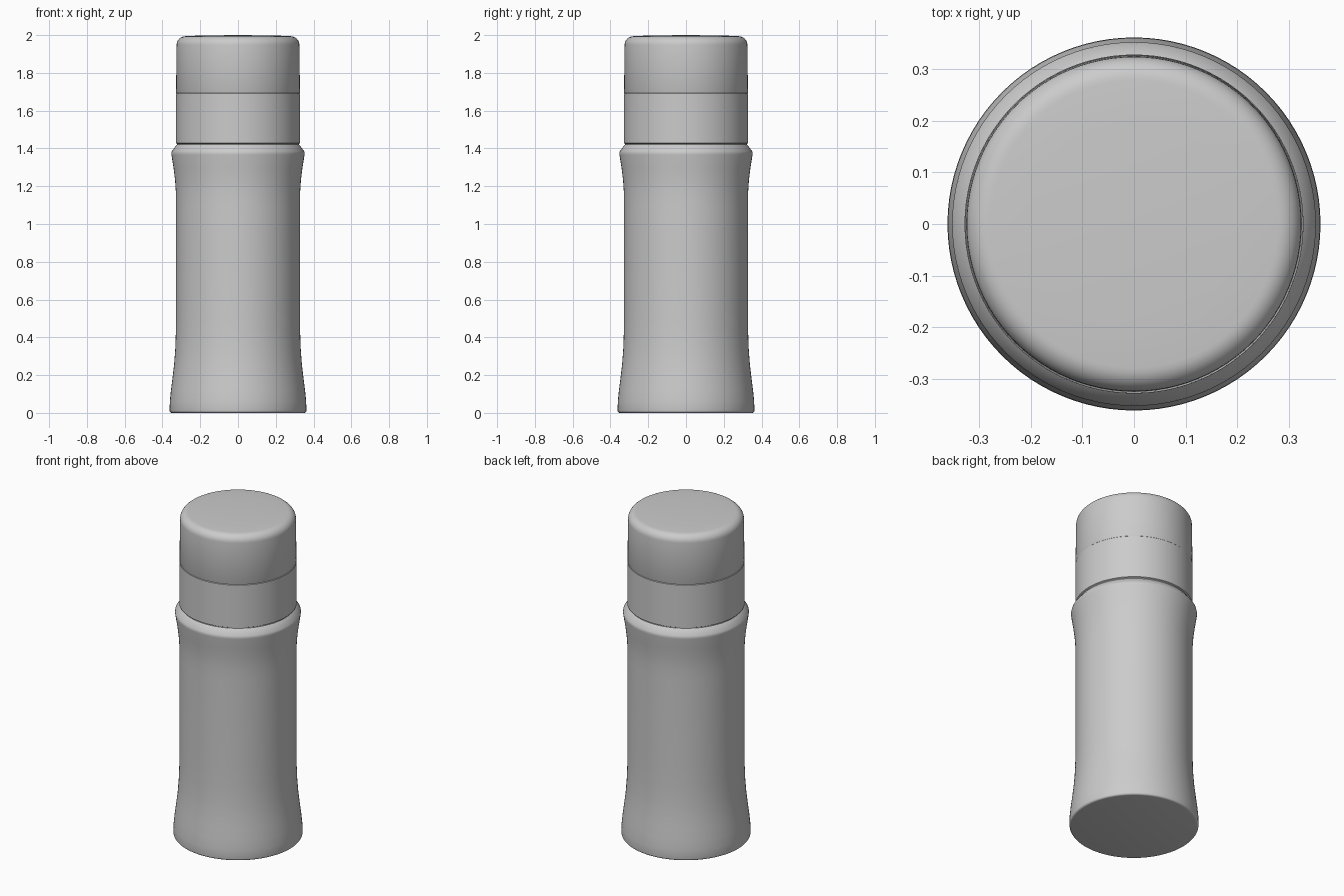
import bpy, bmesh, math

if "Cube" in bpy.data.objects:
    bpy.data.objects.remove(bpy.data.objects["Cube"])

SEGMENTS = 96


def lathe(name, profile):
    """Revolve an (r, z) profile around z; ends are closed on the axis."""
    bm = bmesh.new()
    rings = []
    for r, z in profile:
        if r == 0:
            rings.append([bm.verts.new((0, 0, z))] * SEGMENTS)
        else:
            rings.append([bm.verts.new((r * math.cos(a), r * math.sin(a), z))
                          for a in (2 * math.pi * i / SEGMENTS for i in range(SEGMENTS))])
    for low, high in zip(rings, rings[1:]):
        for i in range(SEGMENTS):
            j = (i + 1) % SEGMENTS
            corners = dict.fromkeys((low[i], low[j], high[j], high[i]))
            bm.faces.new(list(corners))
    bmesh.ops.recalc_face_normals(bm, faces=bm.faces)
    mesh = bpy.data.meshes.new(name)
    bm.to_mesh(mesh)
    bm.free()
    obj = bpy.data.objects.new(name, mesh)
    bpy.context.collection.objects.link(obj)
    bpy.context.view_layer.objects.active = obj
    obj.select_set(True)
    bpy.ops.object.shade_smooth_by_angle(angle=math.radians(32))
    obj.select_set(False)
    return obj


def arc(cr, cz, radius, start, end, steps=6):
    """Rounded corner points in the profile plane, angles in degrees."""
    return [(cr + radius * math.cos(math.radians(start + (end - start) * k / steps)),
             cz + radius * math.sin(math.radians(start + (end - start) * k / steps)))
            for k in range(steps + 1)]


# Body: flared foot, straight waist, flared shoulder with a chamfered lip
lathe("bottle_body", [(0, 0)] + arc(0.35, 0.012, 0.012, -90, 0, 4) + [
    (0.361, 0.06), (0.355, 0.12), (0.346, 0.19), (0.338, 0.26), (0.332, 0.34),
    (0.329, 0.43), (0.328, 0.55), (0.328, 1.10), (0.329, 1.17), (0.333, 1.23),
    (0.341, 1.295), (0.352, 1.365), (0.353, 1.375), (0.351, 1.384),
    (0.328, 1.415), (0.322, 1.42), (0, 1.42)])

# Collar: lower ring of the lid, with a narrow seam below it
lathe("lid_collar", [(0, 1.41), (0.322, 1.41), (0.322, 1.424), (0.329, 1.428),
                     (0.329, 1.69), (0.326, 1.693), (0, 1.693)])

# Cap: rounded top edge
lathe("lid_cap", [(0, 1.69), (0.325, 1.69), (0.328, 1.697)]
      + arc(0.279, 1.948, 0.046, 0, 90, 8) + [(0.2, 1.998), (0, 2.0)])
